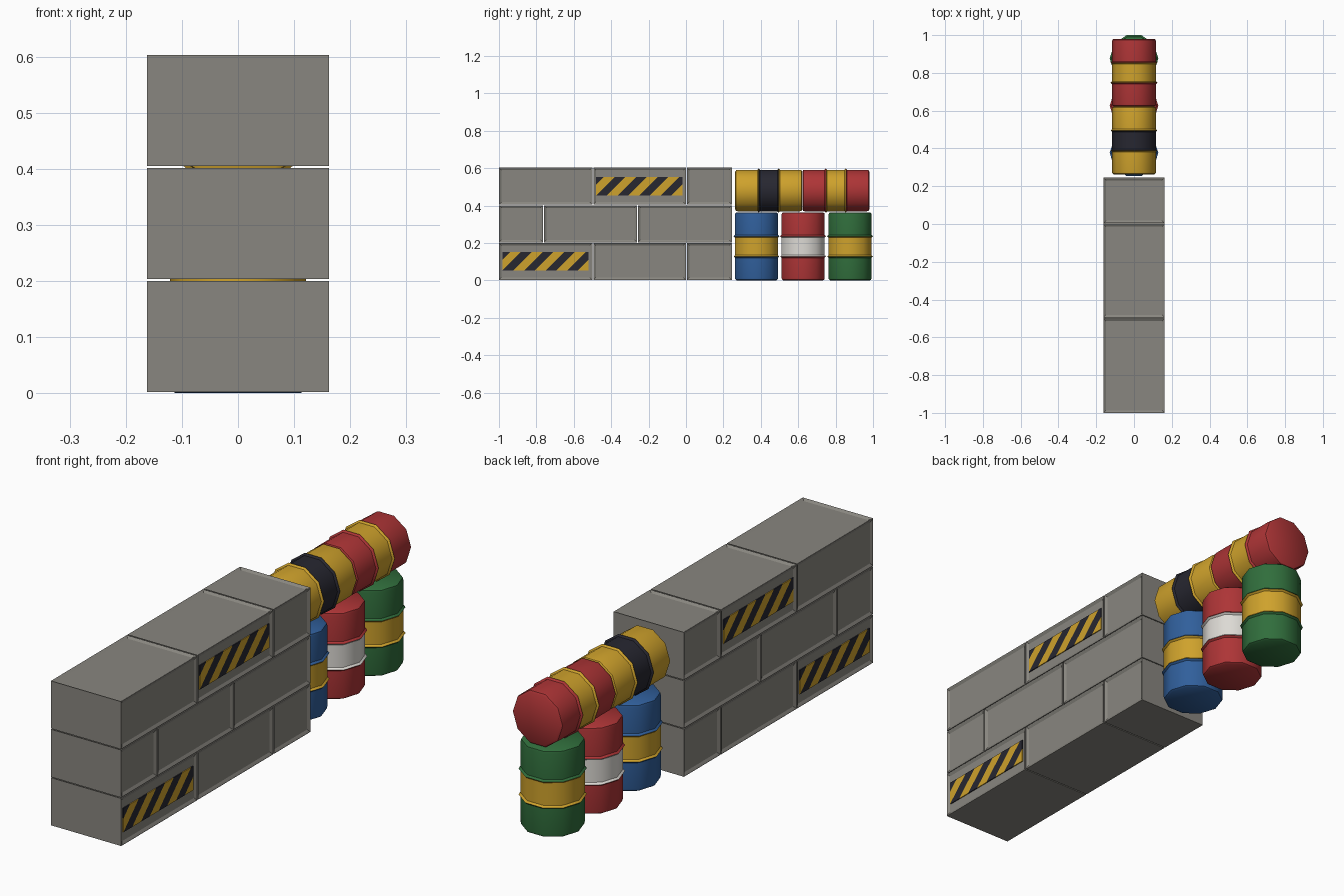
import bpy, bmesh, math
from mathutils import Vector, Matrix

if "Cube" in bpy.data.objects:
    bpy.data.objects.remove(bpy.data.objects["Cube"])


def material(name, rgb):
    m = bpy.data.materials.new(name)
    m.diffuse_color = (*rgb, 1)
    m.use_nodes = True
    m.node_tree.nodes["Principled BSDF"].inputs["Base Color"].default_value = m.diffuse_color
    return m


GREY = material("concrete grey", (0.25, 0.24, 0.215))
YELLOW = material("warning yellow", (0.62, 0.36, 0.025))
BLACK = material("dark navy black", (0.02, 0.02, 0.03))
RED = material("red", (0.42, 0.035, 0.037))
BLUE = material("blue", (0.03, 0.115, 0.33))
GREEN = material("green", (0.03, 0.155, 0.045))
WHITE = material("off white", (0.72, 0.70, 0.66))


def finish(bm, name, mats):
    bmesh.ops.recalc_face_normals(bm, faces=bm.faces)
    me = bpy.data.meshes.new(name)
    bm.to_mesh(me)
    bm.free()
    for m in mats:
        me.materials.append(m)
    ob = bpy.data.objects.new(name, me)
    bpy.context.collection.objects.link(ob)
    return ob


def box(lo, hi):
    bm = bmesh.new()
    bmesh.ops.create_cube(bm, size=1)
    lo, hi = Vector(lo), Vector(hi)
    for v in bm.verts:
        v.co = (lo + hi) / 2 + v.co * (hi - lo)
    return bm


HALF = 0.162      # half thickness of the wall
RECESS = 0.006    # depth of the block panels


# Concrete block with recessed side and top panels
def block(name, y0, y1, z0, z1):
    bm = box((-HALF, y0, z0), (HALF, y1, z1))
    bm.normal_update()
    panels = [f for f in bm.faces if abs(f.normal.x) > 0.9 or f.normal.z > 0.9]
    bmesh.ops.inset_individual(bm, faces=panels, thickness=0.005)
    bmesh.ops.inset_individual(bm, faces=panels, thickness=0.014, depth=-RECESS)
    finish(bm, name, [GREY])


G = 0.0025
ROW_SPLITS = [(-1.0, -0.498, 0.002, 0.245),
              (-1.0, -0.762, -0.26, 0.245),
              (-1.0, -0.498, 0.002, 0.245)]
for row, cuts in enumerate(ROW_SPLITS):
    for i in range(3):
        y0 = cuts[i] + (G if i else 0)
        y1 = cuts[i + 1] - (G if i < 2 else 0)
        z0 = 0.2015 * row + 0.002
        block(f"wall_block_{row}_{i}", y0, y1, z0, z0 + 0.198)


# Hazard plate, cut along diagonals and coloured in alternating bands
def hazard_plate(name, yc, zc, side):
    w, h, half_period = 0.46, 0.1, 0.0575
    bm = box((-0.002, -w / 2, -h / 2), (0.002, w / 2, h / 2))
    n = Vector((0, 1, -1))
    for k in range(-2, 9):
        co = Vector((0, k * half_period - w / 2, -h / 2))
        bmesh.ops.bisect_plane(bm, geom=bm.verts[:] + bm.edges[:] + bm.faces[:],
                               plane_co=co, plane_no=n)
    for f in bm.faces:
        c = f.calc_center_median()
        u = (c.y + w / 2) - (c.z + h / 2)
        f.material_index = math.floor(u / half_period) % 2
    if side < 0:
        bm.transform(Matrix.Rotation(math.pi, 4, 'Z'))
    bm.transform(Matrix.Translation((side * (HALF - RECESS + 0.002), yc, zc)))
    finish(bm, name, [BLACK, YELLOW])


for side, label in ((1, "right"), (-1, "left")):
    hazard_plate(f"lower_hazard_plate_{label}", -0.752, 0.102, side)
    hazard_plate(f"upper_hazard_plate_{label}", -0.25, 0.504, side)


# Ten-sided barrel with two rolled hoops; colours change at the hoops
LENGTH, HOOPS = 0.364, (0.128, 0.236)


def barrel(name, ends, middle, matrix):
    r = 0.121
    profile = [(r - 0.01, 0), (r - 0.002, 0.005), (r, 0.014)]
    for z in HOOPS:
        profile += [(r, z - 0.007), (r + 0.008, z), (r, z + 0.007)]
    profile += [(r, LENGTH - 0.014), (r - 0.002, LENGTH - 0.005), (r - 0.01, LENGTH)]
    bm = bmesh.new()
    rings = [[bm.verts.new((rr * math.cos(a * math.tau / 10),
                            rr * math.sin(a * math.tau / 10), z))
              for a in range(10)] for rr, z in profile]
    for p, q in zip(rings, rings[1:]):
        for a in range(10):
            b = (a + 1) % 10
            bm.faces.new((p[a], p[b], q[b], q[a]))
    bm.faces.new(rings[0])
    bm.faces.new(rings[-1])
    for f in bm.faces:
        z = f.calc_center_median().z
        f.material_index = int(HOOPS[0] < z < HOOPS[1])
    bm.transform(matrix)
    ob = finish(bm, name, [ends, middle])
    bpy.ops.object.select_all(action='DESELECT')
    ob.select_set(True)
    bpy.context.view_layer.objects.active = ob
    bpy.ops.object.shade_smooth_by_angle(angle=math.radians(40))


# Standing barrels
for name, y, ends, mid in (("blue_barrel", 0.377, BLUE, YELLOW),
                           ("red_barrel", 0.626, RED, WHITE),
                           ("green_barrel", 0.877, GREEN, YELLOW)):
    barrel(name, ends, mid, Matrix.Translation((0, y, 0)))

# Barrels lying on top, axis along y
for name, y, ends, mid in (("lying_yellow_barrel", 0.263, YELLOW, BLACK),
                           ("lying_red_barrel", 0.622, RED, YELLOW)):
    m = (Matrix.Translation((0, y, 0.48)) @ Matrix.Rotation(-math.pi / 2, 4, 'X')
         @ Matrix.Diagonal((0.963, 0.963, 0.984, 1)))
    barrel(name, ends, mid, m)
